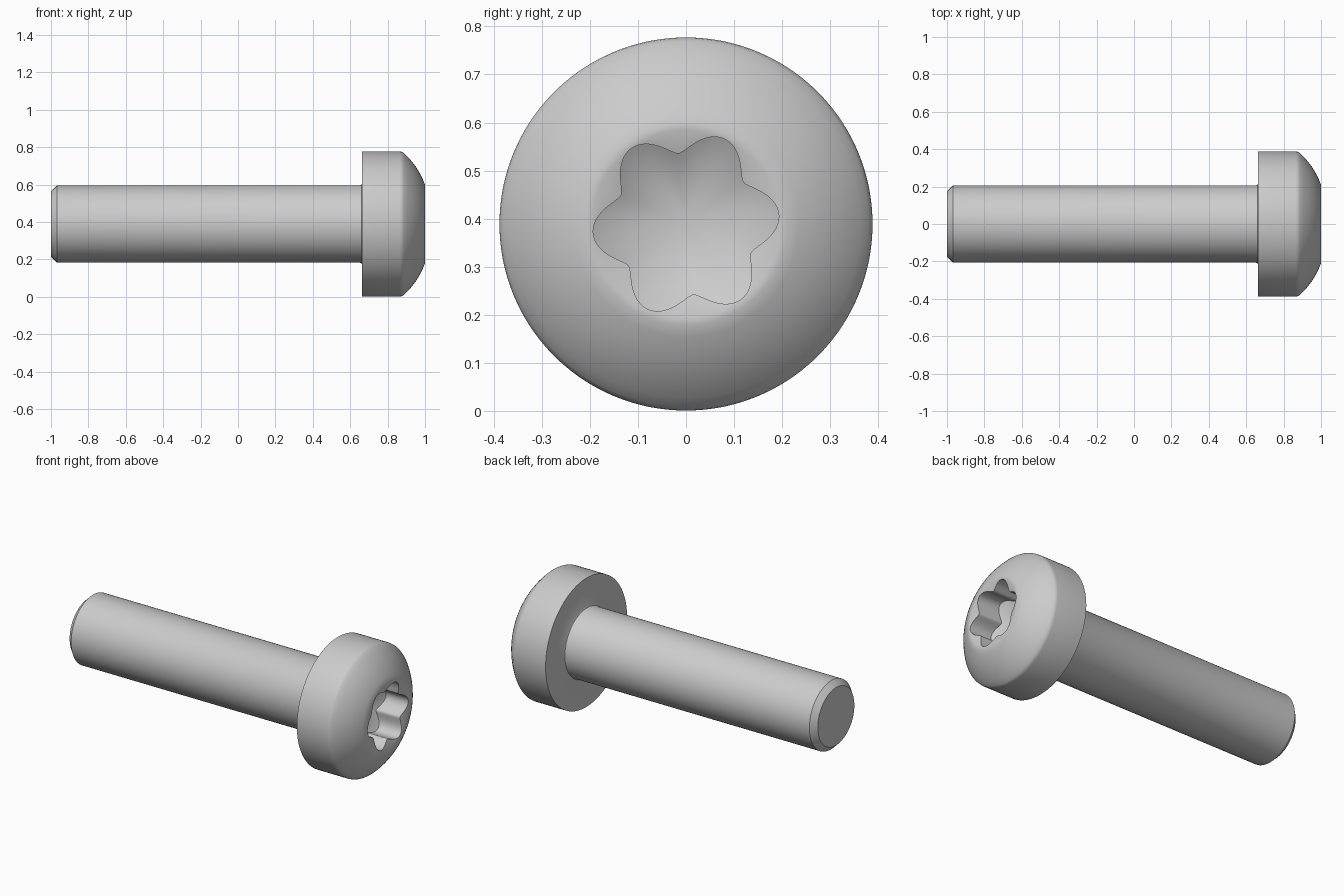
import bpy, bmesh, math

cube = bpy.data.objects.get("Cube")
if cube:
    bpy.data.objects.remove(cube, do_unlink=True)

SEGMENTS = 144
AXIS_Z = 0.389
RIM = 0.195          # radius of the drive socket mouth
VALLEY = 0.147       # inner radius of the six-lobed socket
TWIST = math.radians(6)

steel = bpy.data.materials.new("grey steel")
steel.use_nodes = True
colour = (0.6, 0.6, 0.6, 1)
steel.diffuse_color = colour
steel.node_tree.nodes["Principled BSDF"].inputs["Base Color"].default_value = colour


def lobe_radius(a):
    wave = max(0, 0.5 + 0.5 * math.cos(6 * (a - TWIST)))
    return VALLEY + (RIM - 0.001 - VALLEY) * wave ** 0.75


def circle(x, r):
    return lambda a: (x, r)


def socket_mouth(a):
    r = lobe_radius(a)
    return 1 - (RIM - r) * 0.32, r


def socket_floor(a):
    r = lobe_radius(a)
    return 0.74 + r * 0.58, r


def make_turned(name, start, rings, end):
    """Skin a stack of rings around the x axis, closed by a point at each end."""
    bm = bmesh.new()
    loops = []
    for ring in rings:
        loop = []
        for i in range(SEGMENTS):
            a = math.tau * i / SEGMENTS
            x, r = ring(a)
            loop.append(bm.verts.new((x, r * math.cos(a), AXIS_Z + r * math.sin(a))))
        loops.append(loop)
    tip, apex = (bm.verts.new((x, 0, AXIS_Z)) for x in (start, end))
    for i in range(SEGMENTS):
        j = (i + 1) % SEGMENTS
        bm.faces.new((tip, loops[0][j], loops[0][i]))
        bm.faces.new((apex, loops[-1][i], loops[-1][j]))
        for a, b in zip(loops, loops[1:]):
            bm.faces.new((a[i], a[j], b[j], b[i]))
    bmesh.ops.recalc_face_normals(bm, faces=bm.faces)
    mesh = bpy.data.meshes.new(name)
    bm.to_mesh(mesh)
    bm.free()
    obj = bpy.data.objects.new(name, mesh)
    bpy.context.collection.objects.link(obj)
    mesh.materials.append(steel)
    return obj


# Shank with chamfered tip and small fillet under the head
profile = [(-1, 0.174), (-0.967, 0.207), (0.652, 0.207), (0.66, 0.21), (0.664, 0.218)]
# Head side and rounded shoulder
profile += [(0.664, 0.388), (0.865, 0.388), (0.876, 0.386), (0.886, 0.38)]
# Domed top, bulging gently between the shoulder and the socket mouth
STEPS = 8
for k in range(1, STEPS + 1):
    t = k / STEPS
    bulge = 0.05 * t * (1 - t)
    profile.append((0.886 + 0.114 * t + bulge * 0.8, 0.38 - 0.17 * t + bulge * 0.6))
profile.append((1, RIM))

# Six-lobed drive socket with shallow countersink and conical floor
rings = [circle(x, r) for x, r in profile] + [socket_mouth, socket_floor]
screw = make_turned("button_head_screw", -1, rings, 0.74)

bpy.context.view_layer.objects.active = screw
screw.select_set(True)
bpy.ops.object.shade_smooth_by_angle(angle=math.radians(32))
